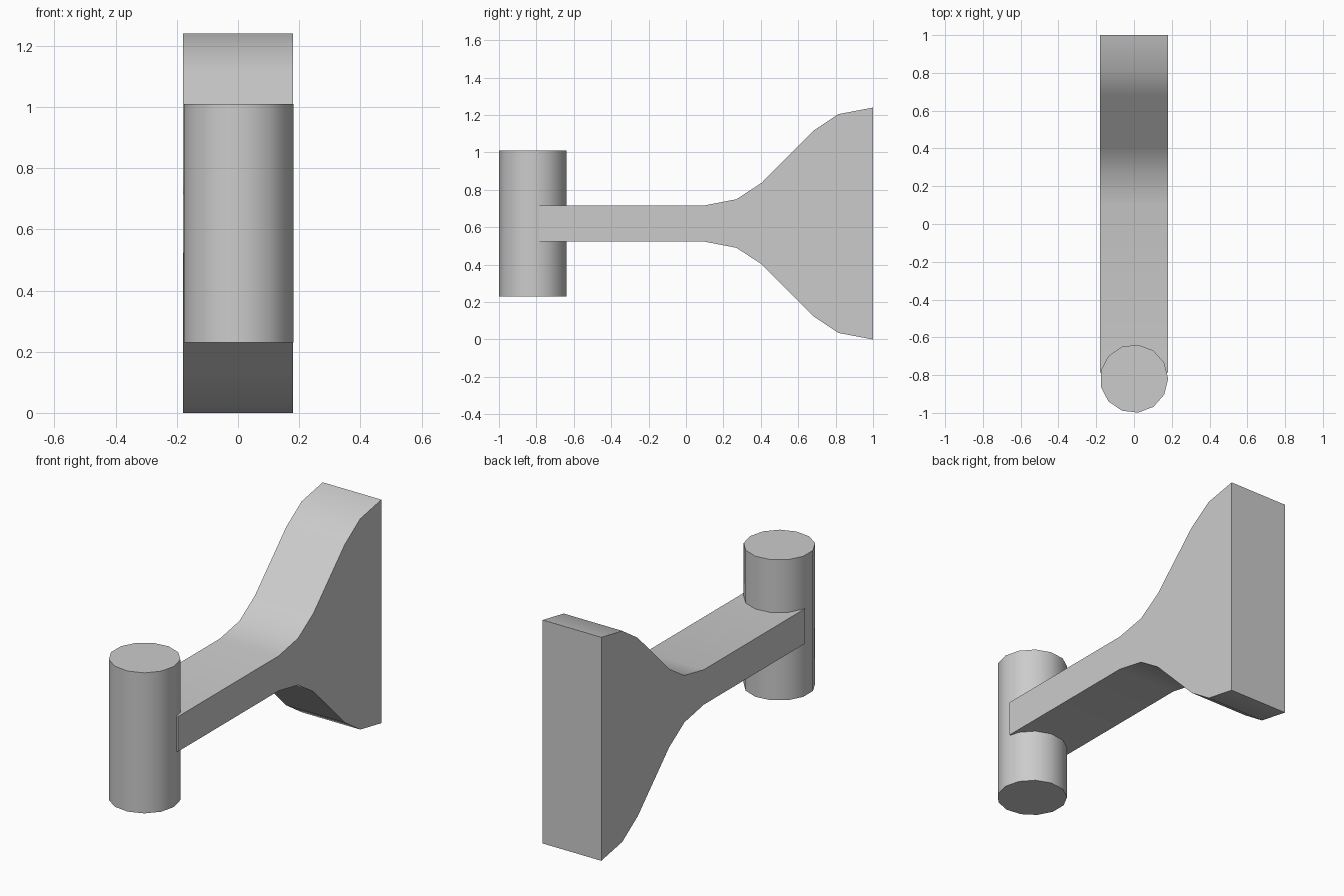
import bpy, bmesh, math
from mathutils import Vector

cube = bpy.data.objects.get("Cube")
if cube:
    bpy.data.objects.remove(cube, do_unlink=True)

HALF_WIDTH = 0.18
MID_Z = 0.62

# Plain grey for the whole model
grey = bpy.data.materials.new("plain grey")
grey.use_nodes = True
grey.diffuse_color = (0.6, 0.6, 0.6, 1)
grey.node_tree.nodes["Principled BSDF"].inputs["Base Color"].default_value = (0.6, 0.6, 0.6, 1)


def finish(obj, name):
    obj.name = obj.data.name = name
    obj.data.materials.append(grey)
    bpy.ops.object.select_all(action="DESELECT")
    obj.select_set(True)
    bpy.context.view_layer.objects.active = obj
    bpy.ops.object.shade_smooth_by_angle(angle=math.radians(35))


def extrude_profile(name, outline):
    """Extrude a (y, z) outline across the full width in x."""
    bm = bmesh.new()
    face = bm.faces.new([bm.verts.new((-HALF_WIDTH, y, z)) for y, z in outline])
    new = bmesh.ops.extrude_face_region(bm, geom=[face])["geom"]
    bmesh.ops.translate(bm, vec=Vector((2 * HALF_WIDTH, 0, 0)),
                        verts=[g for g in new if isinstance(g, bmesh.types.BMVert)])
    bmesh.ops.recalc_face_normals(bm, faces=bm.faces)
    mesh = bpy.data.meshes.new(name)
    bm.to_mesh(mesh)
    bm.free()
    obj = bpy.data.objects.new(name, mesh)
    bpy.context.collection.objects.link(obj)
    finish(obj, name)


# Arm flaring into the wall plate: (y, half height), mirrored about the middle
flare = [(-0.785, 0.097), (0.10, 0.097), (0.27, 0.13), (0.405, 0.218),
         (0.68, 0.495), (0.815, 0.585), (1.0, 0.62)]
upper = [(y, MID_Z + h) for y, h in flare]
lower = [(y, MID_Z - h) for y, h in reversed(flare)]
extrude_profile("flared_arm", upper + lower)

# Upright post at the front, a 13-sided cylinder with a corner towards +x
bpy.ops.mesh.primitive_cylinder_add(vertices=13, radius=0.181, depth=0.78,
                                    location=(0, -0.819, MID_Z))
post = bpy.context.object
post.data.transform(post.matrix_world.Rotation(-math.pi / 2, 4, "Z"))
finish(post, "front_post")
